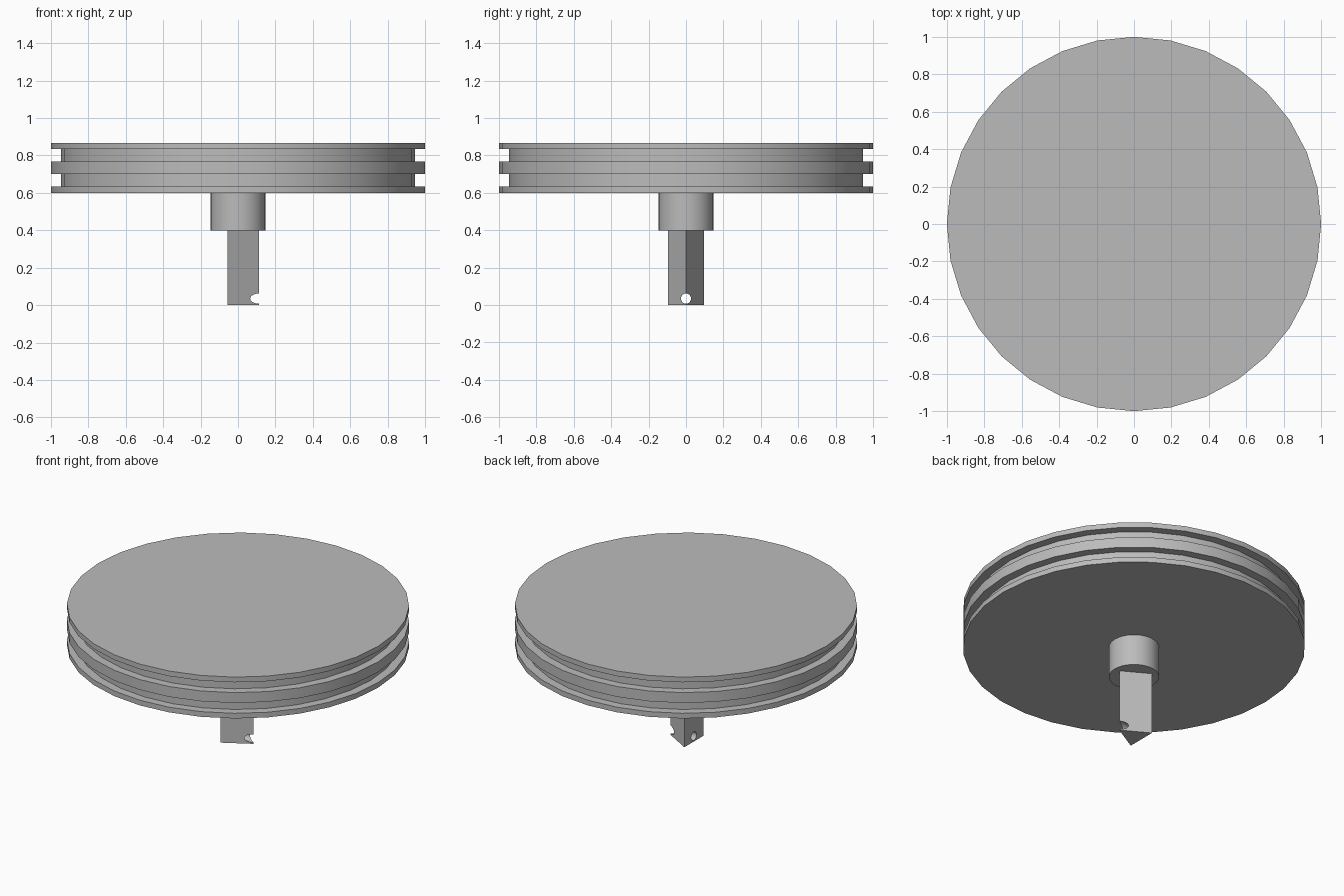
import bpy
import bmesh
from math import pi, cos, sin, radians

if "Cube" in bpy.data.objects:
    bpy.data.objects.remove(bpy.data.objects["Cube"], do_unlink=True)

grey = bpy.data.materials.new("plain_grey")
grey.use_nodes = True
colour = (0.5, 0.5, 0.5, 1)
grey.diffuse_color = colour
grey.node_tree.nodes["Principled BSDF"].inputs["Base Color"].default_value = colour


def lathe(name, profile, sides):
    """Turn (radius, height) points around z; the end rings are capped."""
    bm = bmesh.new()
    rings = [[bm.verts.new((r * cos(2 * pi * i / sides), r * sin(2 * pi * i / sides), z))
              for i in range(sides)] for r, z in profile]
    for low, high in zip(rings, rings[1:]):
        for i in range(sides):
            j = (i + 1) % sides
            bm.faces.new((low[i], low[j], high[j], high[i]))
    bm.faces.new(rings[0][::-1])
    bm.faces.new(rings[-1])
    mesh = bpy.data.meshes.new(name)
    bm.to_mesh(mesh)
    bm.free()
    obj = bpy.data.objects.new(name, mesh)
    bpy.context.collection.objects.link(obj)
    mesh.materials.append(grey)
    return obj


def smooth(obj):
    bpy.ops.object.select_all(action="DESELECT")
    obj.select_set(True)
    bpy.context.view_layer.objects.active = obj
    bpy.ops.object.shade_smooth_by_angle(angle=radians(30))


# Wheel: three rims separated by two grooves
rim, groove, unit, base = 1.0, 0.947, 1 / 30, 0.6
profile, z = [], base
for radius, thickness in ((rim, 1), (groove, 2), (rim, 2), (groove, 2), (rim, 1)):
    top = z + thickness * unit
    profile += [(radius, z), (radius, top)]
    z = top
smooth(lathe("grooved_wheel", profile, 32))

# Round hub under the wheel
smooth(lathe("hub", [(0.147, 0.4), (0.147, base)], 32))

# Three-sided shaft with its edge towards +x
shaft = lathe("triangular_shaft", [(0.112, 0), (0.112, 0.4)], 3)

# Pin hole drilled through the shaft along x
drill = lathe("pin_hole_cutter", [(0.027, -0.3), (0.027, 0.3)], 32)
drill.rotation_euler = (0, pi / 2, 0)
drill.location = (0, 0, 0.035)
drill.hide_render = True
drill.hide_set(True)
cut = shaft.modifiers.new("pin_hole", "BOOLEAN")
cut.operation = "DIFFERENCE"
cut.solver = "EXACT"
cut.object = drill
